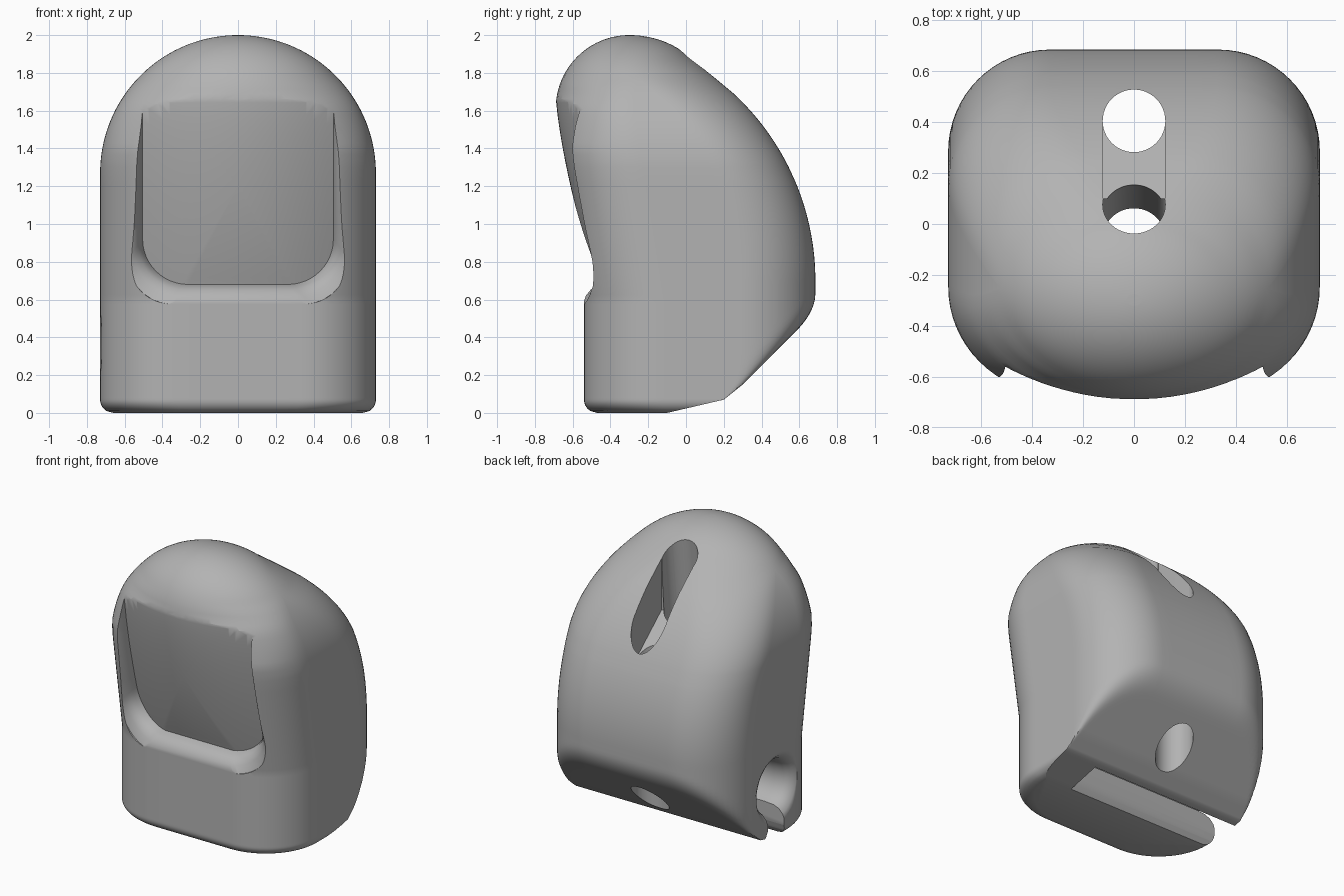
import bpy, bmesh
from math import sin, cos, pi, sqrt
from mathutils import Vector

cube = bpy.data.objects.get("Cube")
if cube:
    bpy.data.objects.remove(cube, do_unlink=True)

grey = bpy.data.materials.new("plain grey")
grey.use_nodes = True
GREY = (0.45, 0.45, 0.45, 1)
grey.diffuse_color = GREY
grey.node_tree.nodes["Principled BSDF"].inputs["Base Color"].default_value = GREY


def interp(t, pts):
    for (a, u), (b, v) in zip(pts, pts[1:]):
        if t <= b:
            return u + (v - u) * max(0, t - a) / (b - a)
    return pts[-1][1]


def smooth_min(a, b, k):
    h = max(k - abs(a - b), 0) / k
    return min(a, b) - h * h * k / 4


def loft(name, rings):
    """Skin a list of closed rings and cap both ends."""
    bm = bmesh.new()
    rows = [[bm.verts.new(p) for p in ring] for ring in rings]
    n = len(rows[0])
    for a, b in zip(rows, rows[1:]):
        for i in range(n):
            bm.faces.new((a[i], a[(i + 1) % n], b[(i + 1) % n], b[i]))
    bm.faces.new(rows[0])
    bm.faces.new(rows[-1])
    bmesh.ops.remove_doubles(bm, verts=bm.verts, dist=0.0002)
    bmesh.ops.recalc_face_normals(bm, faces=bm.faces)
    mesh = bpy.data.meshes.new(name)
    bm.to_mesh(mesh)
    bm.free()
    obj = bpy.data.objects.new(name, mesh)
    bpy.context.collection.objects.link(obj)
    mesh.materials.append(grey)
    return obj


# Body outline: front edge, back edge and half width at each height
def front_edge(z):
    if z > 1.61:
        return -0.3 - 0.39 * sqrt(max(0, 1 - ((z - 1.61) / 0.39) ** 2))
    return interp(z, [(0, -0.54), (0.6, -0.54), (1.3, -0.65), (1.61, -0.69)])


def back_edge(z):
    if z > 1.894:
        return -0.3 + 0.45 * sqrt(max(0, 1 - ((z - 1.61) / 0.39) ** 2))
    if z > 1.68:
        return interp(z, [(1.68, 0.265), (1.894, 0.008)])
    d = max(0, z - 0.7)
    return 0.685 - 1.35 + sqrt(1.35 ** 2 - d * d)


def half_width(z):
    return 0.73 if z < 1.27 else sqrt(max(0, 0.73 ** 2 - (z - 1.27) ** 2))


CHAMFER = [(0, -0.1), (0.07, 0.2), (0.15, 0.3), (0.54, 0.69), (2, 2.15)]


def body_ring(z):
    r = 0.07
    inset = r - sqrt(r * r - (r - z) ** 2) if z < r else 0
    w = half_width(z) - inset
    yf, yb = front_edge(z) + inset, back_edge(z)
    half = (yb - yf) / 2
    ry = min(0.4, half)
    rx_back = min(0.4, w)
    rx_front = min(w, interp(z, [(1.4, 0.4), (1.72, 0.62)]))
    ring = []

    def line(x0, y0, x1, y1, n):
        ring.extend((x0 + (x1 - x0) * i / n, y0 + (y1 - y0) * i / n) for i in range(n))

    def arc(cx, cy, rx, start, n=16):
        for i in range(n):
            t = start + pi / 2 * i / n
            ring.append((cx + rx * cos(t), cy + ry * sin(t)))

    xf, xb = w - rx_front, w - rx_back
    lo, hi = yf + ry, yb - ry
    line(-xf, yf, xf, yf, 8)
    arc(xf, lo, rx_front, -pi / 2)
    line(w, lo, w, hi, 16)
    arc(xb, hi, rx_back, 0)
    line(xb, yb, -xb, yb, 8)
    arc(-xb, hi, rx_back, pi / 2)
    line(-w, hi, -w, lo, 16)
    arc(-xf, lo, rx_front, pi)
    limit = interp(z, CHAMFER)
    return [(x, smooth_min(y, limit, 0.1), z) for x, y in ring]


levels = [0.01 * i for i in range(9)] + [0.1 + 0.025 * i for i in range(46)]
levels += [1.27 + 0.73 * sin(pi / 2 * i / 36) for i in range(1, 36)] + [1.9995]
body = loft("stand_body", [body_ring(z) for z in levels])


# Front recess: bowed floor with flared walls
def floor_y(x, z):
    t = (1.69 - z) / 0.92
    y = -0.69 + 0.19 * t ** 1.4 if t > 0 else -0.69 + 0.1 * t
    return y + 0.48 * x * x


def recess_outline(grow):
    w, bottom, top, r = 0.505 + grow, 0.68 - grow * 1.3, 1.82, 0.24
    pts = []
    for cx, start in ((-w + r, pi), (w - r, pi * 1.5)):
        for i in range(13):
            t = start + pi / 2 * i / 12
            pts.append((cx + r * cos(t), bottom + r + r * sin(t)))
    pts += [(w, bottom + r + (top - bottom - r) * i / 10) for i in range(1, 10)]
    pts += [(w - 2 * w * i / 16, top) for i in range(17)]
    pts += [(-w, top - (top - bottom - r) * i / 10) for i in range(1, 10)]
    return pts


rings = []
for s in [0.01] + [i / 14 for i in range(1, 15)]:
    ring = [(x * s, 1.2 + (z - 1.2) * s) for x, z in recess_outline(0)]
    rings.append([(x, floor_y(x, z), z) for x, z in ring])
for grow, forward in ((0.008, 0.04), (0.022, 0.08), (0.045, 0.12), (0.08, 0.16), (0.1, 0.5)):
    rings.append([(x, floor_y(x, z) - forward, z) for x, z in recess_outline(grow)])
cutters = [loft("recess_cutter", rings)]


# Cable channel with a flared mouth
def circle_x(x, r):
    return [(x, 0.01 + r * cos(t * pi / 24), 0.37 + r * sin(t * pi / 24)) for t in range(48)]


mouth = [(-0.85, 0.31), (-0.735, 0.26), (-0.72, 0.225), (-0.69, 0.195), (-0.65, 0.18),
         (-0.58, 0.175), (0.45, 0.175)]
cutters.append(loft("channel_cutter", [circle_x(x, r) for x, r in mouth]))

# Slot from the channel down through the underside
slot = [(-0.06, 0.4), (-0.06, 0.08), (-0.075, 0.035), (-0.11, -0.02), (-0.11, -0.1),
        (0.15, -0.1), (0.15, 0.05), (0.12, 0.1), (0.12, 0.4)]
cutters.append(loft("slot_cutter", [[(x, y, z) for y, z in slot] for x in (-0.9, 0.45)]))


# Cable tubes from the back opening to the chamfer and to the channel
def tube(name, y0, z0, y1, z1, r=0.123):
    return loft(name, [[(r * cos(t * pi / 24), y + r * sin(t * pi / 24), z) for t in range(48)]
                       for y, z in ((y0, z0), (y1, z1))])


cutters.append(tube("back_tube_cutter", 0.405, -0.1, 0.405, 2.1))
cutters.append(tube("inner_tube_cutter", -0.08, 0.36, 0.104, 2.1))
opening = [(0.1, 1.45), (0.4, 1.2), (0.4, 2.1), (0.1, 2.1)]
cutters.append(loft("opening_cutter", [[(x, y, z) for y, z in opening] for x in (-0.1225, 0.1225)]))

bpy.context.view_layer.objects.active = body
for cutter in cutters:
    cutter.hide_render = True
    mod = body.modifiers.new("cut", "BOOLEAN")
    mod.operation = "DIFFERENCE"
    mod.solver = "EXACT"
    mod.object = cutter
    bpy.ops.object.modifier_apply(modifier=mod.name)
for cutter in cutters:
    bpy.data.objects.remove(cutter, do_unlink=True)

bpy.ops.object.select_all(action="DESELECT")
body.select_set(True)
bpy.ops.object.shade_smooth_by_angle(angle=0.6)
